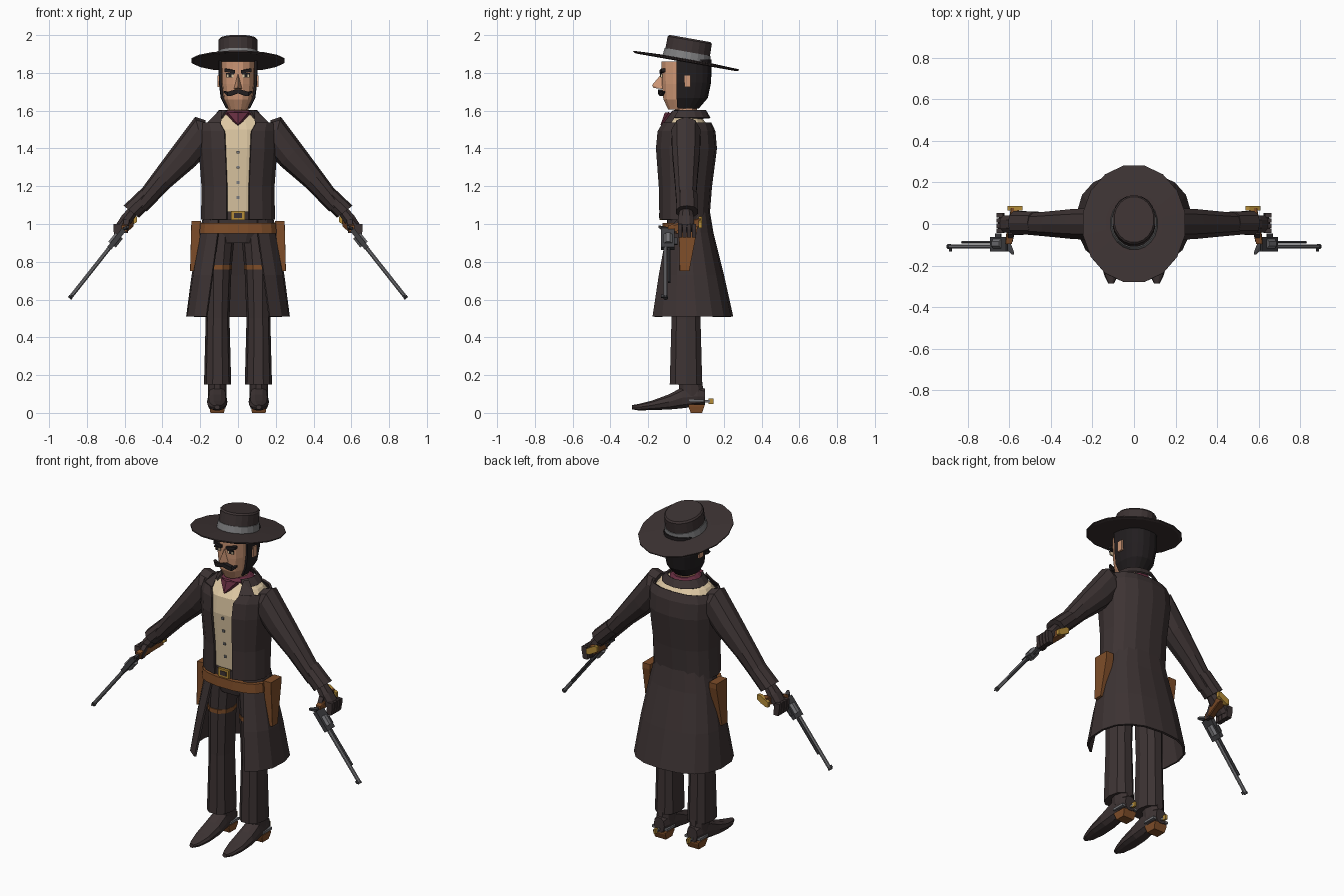
import bpy, bmesh, math
from mathutils import Matrix, Vector

COLOURS = {
    "dark_cloth": (0.046, 0.033, 0.033), "black_hair": (0.016, 0.013, 0.014),
    "skin": (0.62, 0.31, 0.18), "cream_shirt": (0.73, 0.58, 0.37),
    "wine_scarf": (0.13, 0.026, 0.05), "leather": (0.21, 0.075, 0.022),
    "brass": (0.47, 0.27, 0.04), "steel": (0.17, 0.17, 0.18),
    "dark_steel": (0.05, 0.05, 0.055), "hat_band": (0.21, 0.21, 0.215),
}
MATS = {}
for key, c in COLOURS.items():
    MATS[key] = bpy.data.materials.new(key)
    MATS[key].diffuse_color = (*c, 1)


def finish(name, bm, mat, mirror=False, thick=0.0):
    bmesh.ops.recalc_face_normals(bm, faces=bm.faces)
    me = bpy.data.meshes.new(name)
    bm.to_mesh(me)
    bm.free()
    me.materials.append(MATS[mat])
    ob = bpy.data.objects.new(name, me)
    bpy.context.collection.objects.link(ob)
    if thick:
        m = ob.modifiers.new("thickness", "SOLIDIFY")
        m.thickness, m.offset = thick, 0
    if mirror:
        ob.modifiers.new("mirror", "MIRROR")
    return ob


def loft(name, rings, mat, n=12, p=2.0, gaps=None, upright=False, mirror=False, thick=0.0):
    """Rings are (x, y, z, r1, r2[, tilt]); gaps leaves the front open by that half width."""
    bm = bmesh.new()
    rows = []
    for k, r in enumerate(rings):
        x, y, z, r1, r2 = r[:5]
        f = math.radians(r[5]) if len(r) > 5 else 0
        u = Vector((math.cos(f), 0, math.sin(f)))
        v = Vector((0, 0, 1)) if upright else Vector((0, 1, 0))
        if gaps:
            t0 = math.asin(min(1, (gaps[k] / r1)) ** (p / 2))
            ts = [t0 + (2 * math.pi - 2 * t0) * i / n for i in range(n + 1)]
        else:
            ts = [(i + 0.5) * 2 * math.pi / n for i in range(n)]
        row = []
        for t in ts:
            s, c = math.sin(t), -math.cos(t)
            s = math.copysign(abs(s) ** (2 / p), s)
            c = math.copysign(abs(c) ** (2 / p), c)
            row.append(bm.verts.new(Vector((x, y, z)) + u * r1 * s + v * r2 * c))
        rows.append(row)
    m = len(rows[0])
    for a, b in zip(rows, rows[1:]):
        for i in range(m if not gaps else m - 1):
            j = (i + 1) % m
            bm.faces.new((a[i], a[j], b[j], b[i]))
    if not gaps:
        bm.faces.new(rows[0])
        bm.faces.new(rows[-1])
    return finish(name, bm, mat, mirror, thick)


def hull(name, pts, mat, mirror=False):
    bm = bmesh.new()
    vs = [bm.verts.new(q) for q in pts]
    res = bmesh.ops.convex_hull(bm, input=vs)
    junk = {g for g in res["geom_interior"] if isinstance(g, bmesh.types.BMVert)}
    bmesh.ops.delete(bm, geom=list(junk), context="VERTS")
    return finish(name, bm, mat, mirror)


def bar(name, a, sa, b, sb, mat, mirror=False):
    """Tapered block between two box ends."""
    pts = [tuple(c[i] + s[i] * k[i] / 2 for i in range(3))
           for c, s in ((a, sa), (b, sb))
           for k in ((i, j, l) for i in (-1, 1) for j in (-1, 1) for l in (-1, 1))]
    return hull(name, pts, mat, mirror)


def box(name, c, s, mat, mirror=False):
    bm = bmesh.new()
    bmesh.ops.create_cube(bm, size=1, matrix=Matrix.Translation(c) @ Matrix.Diagonal((*s, 1)))
    return finish(name, bm, mat, mirror)


# Hat, tilted back
hat = Matrix.Translation((0, 0, 1.86)) @ Matrix.Rotation(math.radians(-10), 4, "X")
for ob in (
    loft("hat_brim", [(0, 0, -.004, .235, .275), (0, 0, .002, .25, .29), (0, 0, .008, .25, .29),
                      (0, 0, .014, .14, .15)], "dark_cloth", 16),
    loft("hat_crown", [(0, 0, .0, .106, .122), (0, 0, .115, .104, .12), (0, 0, .124, .096, .112)],
         "dark_cloth", 20),
    loft("hat_ribbon", [(0, 0, .01, .115, .13), (0, 0, .052, .109, .125)], "hat_band", 20),
):
    ob.data.transform(hat)

# Head, hair and face
skull = [(0, -.02, 1.605, .05, .075), (0, -.01, 1.66, .078, .112),
         (0, -.005, 1.74, .088, .124), (0, -.005, 1.86, .09, .127)]
loft("head", skull, "skin", 14, 2.5)
hair = [(x, y + .004, z + .01, a + .008, b + .004) for x, y, z, a, b in skull]
loft("hair", hair, "black_hair", 12, 2.5, gaps=[r[3] * .965 for r in hair], thick=.012)
loft("neck", [(0, 0, 1.55, .06, .06), (0, 0, 1.63, .055, .06)], "skin", 10)
hull("nose", [(0, -.125, 1.80), (.022, -.125, 1.715), (-.022, -.125, 1.715), (0, -.18, 1.735),
              (0, -.172, 1.72)], "skin")
box("ear", (.098, .008, 1.755), (.022, .034, .062), "skin", True)
bar("eyebrow", (.02, -.13, 1.806), (.01, .018, .016), (.065, -.12, 1.814), (.014, .022, .016),
    "black_hair", True)
box("eye_white", (.043, -.13, 1.785), (.036, .009, .018), "cream_shirt", True)
box("pupil", (.043, -.134, 1.786), (.016, .006, .018), "black_hair", True)
box("eyelid", (.043, -.133, 1.796), (.042, .01, .007), "black_hair", True)
bar("moustache", (.004, -.138, 1.703), (.012, .022, .02), (.042, -.132, 1.69), (.02, .022, .022),
    "black_hair", True)
bar("moustache_tip", (.045, -.13, 1.686), (.02, .02, .018), (.072, -.118, 1.70), (.006, .014, .008),
    "black_hair", True)

# Shirt, scarf and collar
loft("shirt", [(0, -.005, 1.03, .165, .105), (0, -.005, 1.2, .165, .122), (0, 0, 1.4, .185, .145),
               (0, 0, 1.5, .185, .135), (0, 0, 1.55, .15, .095), (0, 0, 1.585, .08, .075)],
     "cream_shirt", 16, 2.4)
for z, y in ((1.14, -.122), (1.22, -.129), (1.30, -.138), (1.38, -.147)):
    box("shirt_button", (0, y, z), (.014, .008, .014), "hat_band")
loft("scarf", [(0, 0, 1.555, .09, .088), (0, 0, 1.585, .092, .09), (0, 0, 1.6, .068, .072)],
     "wine_scarf", 12)
hull("scarf_point", [(.055, -.09, 1.592), (-.055, -.09, 1.592), (.055, -.06, 1.56),
                     (-.055, -.06, 1.56), (0, -.135, 1.525), (0, -.11, 1.52), (0, -.112, 1.59)],
     "wine_scarf")
loft("collar", [(0, .01, 1.56, .13, .115), (0, .01, 1.60, .098, .092)], "dark_cloth", 12,
     gaps=[.085, .062], thick=.01)
hull("lapel", [(.085, -.07, 1.6), (.10, -.04, 1.6), (.17, -.08, 1.53), (.09, -.125, 1.525),
               (.10, -.10, 1.52)], "dark_cloth", True)

# Coat: jacket and open skirt
loft("coat_body", [(0, -.01, 1.025, .19, .128), (0, -.005, 1.2, .188, .137), (0, 0, 1.4, .203, .158),
                   (0, 0, 1.49, .203, .15), (0, 0, 1.535, .19, .128)], "dark_cloth", 14, 2.4,
     gaps=[.058, .058, .066, .07, .095], thick=.012)
loft("coat_skirt", [(0, .01, 1.07, .172, .11), (0, .015, .95, .2, .125), (0, .018, .73, .24, .177),
                    (0, .02, .51, .27, .224)], "dark_cloth", 14, 2.4,
     gaps=[.10, .105, .135, .165], thick=.012)

# Belts, buckle and holsters
loft("waist_belt", [(0, -.01, 1.02, .168, .118), (0, -.01, 1.065, .168, .118)], "dark_cloth", 16, 2.4)
box("buckle", (0, -.132, 1.045), (.072, .016, .05), "brass")
box("buckle_centre", (0, -.139, 1.045), (.042, .008, .026), "dark_cloth")
loft("gun_belt", [(0, -.025, .95, .208, .104), (0, -.025, 1.005, .203, .1)], "leather", 16, 2.4)
bar("holster", (.222, .012, 1.0), (.05, .1, .03), (.236, -.008, .765), (.034, .05, .03), "leather", True)

# Trousers
loft("hips", [(0, 0, .9, .12, .085), (0, -.005, .97, .165, .095), (0, -.005, 1.04, .165, .1)],
     "dark_cloth", 12, 2.4)
loft("trouser_leg", [(.108, 0, .15, .072, .09), (.108, 0, .5, .063, .08), (.105, 0, .75, .07, .082),
                     (.094, 0, .95, .077, .085)], "dark_cloth", 10, 2.3, mirror=True)
loft("thigh_strap", [(.105, 0, .758, .074, .087), (.105, 0, .782, .074, .087)], "leather", 10, 2.3,
     mirror=True)

# Boots and spurs
loft("boot", [(.11, .1, .085, .035, .045), (.11, .06, .088, .046, .056), (.11, -.02, .08, .05, .058),
              (.11, -.09, .058, .054, .042), (.11, -.18, .04, .05, .026), (.11, -.25, .03, .032, .018),
              (.11, -.285, .03, .014, .012)], "dark_cloth", 10, 2.4, upright=True, mirror=True)
loft("boot_shaft", [(.11, .03, .09, .048, .068), (.11, .02, .2, .05, .065)], "dark_cloth", 10, mirror=True)
bar("boot_heel", (.11, .055, .005), (.072, .06, .01), (.11, .055, .04), (.084, .085, .01), "leather", True)
box("spur_band", (.11, .055, .064), (.104, .08, .014), "steel", True)
box("spur_arm", (.11, .108, .062), (.012, .04, .012), "steel", True)
box("spur_wheel", (.11, .132, .062), (.012, .026, .028), "brass", True)

# Sleeves and gloved hands
loft("sleeve", [(.165, 0, 1.47, .08, .075, 85), (.2, 0, 1.467, .104, .08, 75),
                (.28, 0, 1.365, .08, .075, 45), (.4, 0, 1.235, .06, .063, 38),
                (.52, 0, 1.095, .046, .052, 38)], "dark_cloth", 10, 2.2, mirror=True)
loft("cuff", [(.473, .005, 1.155, .05, .057, 38), (.565, .005, 1.065, .052, .06, 38)],
     "dark_cloth", 10, 2.2, mirror=True)
loft("palm", [(.555, 0, 1.07, .03, .035, 38), (.59, 0, 1.025, .034, .045, 38),
              (.635, 0, .97, .026, .045, 38)], "dark_cloth", 8, 2.3, mirror=True)
for i in range(4):
    y = -.033 + .025 * i
    bar("finger", (.645, y, .985), (.03, .021, .03), (.637, y, .94), (.03, .021, .025), "dark_cloth", True)
bar("thumb", (.59, -.035, 1.01), (.03, .025, .03), (.595, -.07, .965), (.024, .03, .024),
    "dark_cloth", True)


# Revolvers, lying along a line pointing down and outward
def tube(name, y, s0, s1, r, mat, n=8, ry=None):
    loft(name, [(.62 + .62 * s, y, .95 - .785 * s, r, ry or r, 38.3) for s in (s0, s1)],
         mat, n, mirror=True)


tube("revolver_frame", -.097, -.025, .1, .018, "dark_steel", 4, .05)
tube("revolver_cylinder", -.095, .015, .075, .027, "steel")
tube("revolver_barrel", -.108, .09, .435, .0115, "steel")
tube("ejector_rod", -.088, .09, .33, .0075, "dark_steel", 6)
tube("muzzle", -.108, .425, .438, .013, "dark_steel")
tube("front_sight", -.124, .415, .432, .004, "dark_steel", 4, .012)
bar("hammer", (.6, -.11, .975), (.016, .03, .016), (.583, -.14, .985), (.012, .012, .012),
    "dark_steel", True)
bar("revolver_grip", (.602, -.08, .975), (.03, .03, .034), (.572, .066, 1.008), (.04, .02, .04),
    "leather", True)
bar("grip_butt", (.545, .076, 1.025), (.02, .02, .03), (.598, .076, .995), (.02, .02, .03), "brass", True)
tube("trigger_guard", -.06, .03, .075, .005, "dark_steel", 4, .02)
